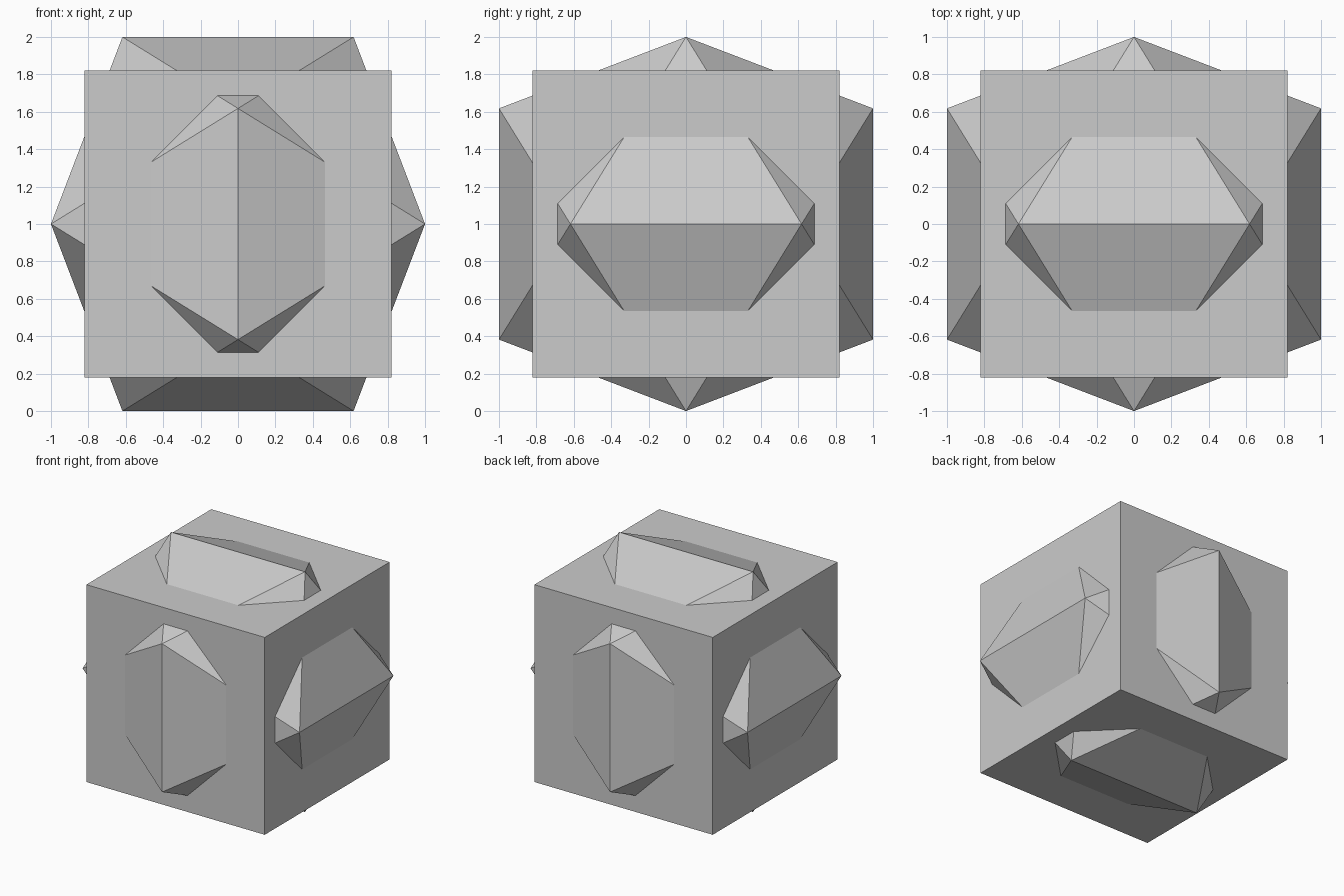
import bpy, bmesh

if "Cube" in bpy.data.objects:
    bpy.data.objects.remove(bpy.data.objects["Cube"])

S = 0.618   # half edge of the icosahedron (golden ratio conjugate)
C = 0.822   # half side of the cube


def add_object(name, bm):
    bmesh.ops.recalc_face_normals(bm, faces=bm.faces)
    mesh = bpy.data.meshes.new(name)
    bm.to_mesh(mesh)
    bm.free()
    obj = bpy.data.objects.new(name, mesh)
    obj.location.z = 1
    bpy.context.collection.objects.link(obj)
    return obj


# Cube
bm = bmesh.new()
bmesh.ops.create_cube(bm, size=2 * C)
add_object("cube", bm)

# Icosahedron: hull of three perpendicular golden rectangles
bm = bmesh.new()
for a in (-1, 1):
    for b in (-S, S):
        for co in ((b, 0, a), (0, a, b), (a, b, 0)):
            bm.verts.new(co)
bmesh.ops.convex_hull(bm, input=bm.verts[:])
add_object("icosahedron", bm)
